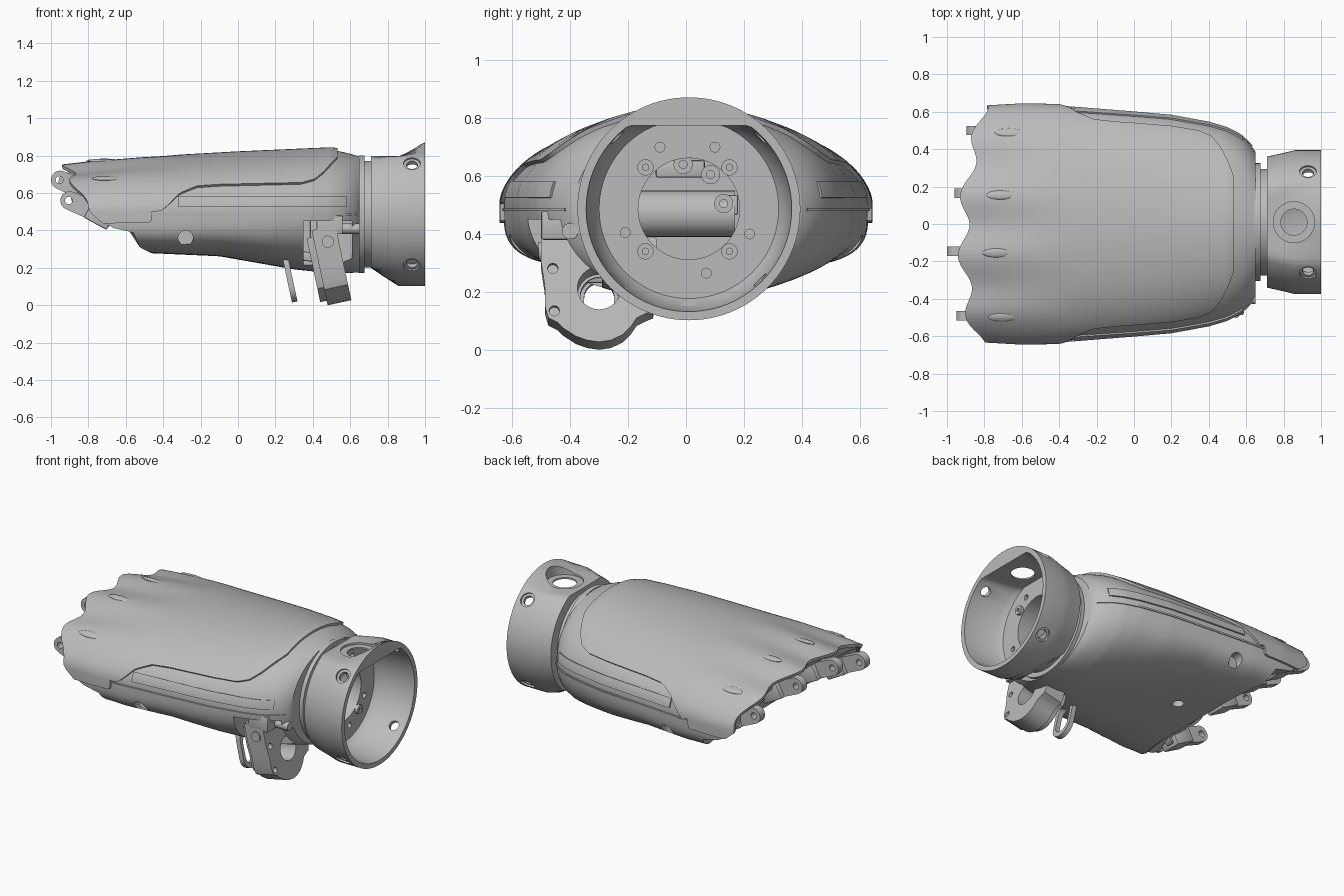
import bpy, bmesh, math
from mathutils import Vector, Matrix
from math import pi, sin, cos

if "Cube" in bpy.data.objects:
    bpy.data.objects.remove(bpy.data.objects["Cube"])

grey = bpy.data.materials.new("plain_grey")
grey.use_nodes = True
grey.diffuse_color = (0.5, 0.5, 0.5, 1)
grey.node_tree.nodes["Principled BSDF"].inputs["Base Color"].default_value = (0.5, 0.5, 0.5, 1)


def make(name, bm, angle=35):
    bmesh.ops.recalc_face_normals(bm, faces=bm.faces)
    me = bpy.data.meshes.new(name)
    bm.to_mesh(me)
    bm.free()
    me.materials.append(grey)
    ob = bpy.data.objects.new(name, me)
    bpy.context.collection.objects.link(ob)
    shade(ob, angle)
    return ob


def shade(ob, angle=35):
    bpy.ops.object.select_all(action='DESELECT')
    ob.select_set(True)
    bpy.context.view_layer.objects.active = ob
    bpy.ops.object.shade_smooth_by_angle(angle=math.radians(angle))


def bake(ob):
    dg = bpy.context.evaluated_depsgraph_get()
    me = bpy.data.meshes.new_from_object(ob.evaluated_get(dg))
    ob.modifiers.clear()
    ob.data = me
    shade(ob)


def cut(ob, *cutters):
    for c in cutters:
        m = ob.modifiers.new("cut", 'BOOLEAN')
        m.operation, m.object, m.solver = 'DIFFERENCE', c, 'EXACT'
        c.hide_render = True
    bake(ob)
    for c in cutters:
        bpy.data.objects.remove(c)


def thicken(ob, t):
    m = ob.modifiers.new("thickness", 'SOLIDIFY')
    m.thickness, m.offset = t, 0
    bake(ob)


def cyl(name, a, b, r, seg=32):
    a, b = Vector(a), Vector(b)
    bm = bmesh.new()
    mat = Matrix.Translation((a + b) / 2) @ (b - a).to_track_quat('Z', 'Y').to_matrix().to_4x4()
    bmesh.ops.create_cone(bm, cap_ends=True, segments=seg, radius1=r, radius2=r, depth=(b - a).length, matrix=mat)
    return make(name, bm)


def box(name, c, s, tilt=0, bevel=0.008):
    bm = bmesh.new()
    mat = Matrix.Translation(c) @ Matrix.Rotation(tilt, 4, 'Y') @ Matrix.Diagonal((*s, 1))
    bmesh.ops.create_cube(bm, size=1, matrix=mat)
    if bevel:
        bmesh.ops.bevel(bm, geom=bm.edges[:], offset=bevel, segments=2, affect='EDGES', profile=0.5)
    return make(name, bm)


def prism(name, pts, thick, mat):
    # outline in local XY, extruded along local Z and centred
    bm = bmesh.new()
    f = bm.faces.new([bm.verts.new((x, y, -thick / 2)) for x, y in pts])
    ext = bmesh.ops.extrude_face_region(bm, geom=[f])
    bmesh.ops.translate(bm, vec=(0, 0, thick), verts=[v for v in ext['geom'] if isinstance(v, bmesh.types.BMVert)])
    bmesh.ops.transform(bm, matrix=mat, verts=bm.verts)
    return make(name, bm)


def capsule(p, q, r, n=10):
    p, q = Vector(p), Vector(q)
    a = math.atan2(q.y - p.y, q.x - p.x)
    out = []
    for c, s in ((q, a - pi / 2), (p, a + pi / 2)):
        out += [(c.x + r * cos(s + pi * i / n), c.y + r * sin(s + pi * i / n)) for i in range(n + 1)]
    return out


def interp(t, table):
    if t <= table[0][0]:
        return table[0][1]
    for (a, va), (b, vb) in zip(table, table[1:]):
        if t <= b:
            return va + (vb - va) * (t - a) / (b - a)
    return table[-1][1]


# Hand cross-section tables along x
WIDTH = [(-.95, .61), (-.6, .63), (-.4, .627), (0, .595), (.2, .577), (.4, .54), (.5, .51), (.57, .473),
         (.62, .43), (.65, .385)]
TOP = [(-.95, .735), (-.8, .753), (-.5, .78), (0, .808), (.5, .83), (.55, .822), (.6, .81), (.65, .795)]
BOTTOM = [(-.5, .28), (-.1, .262), (.3, .192), (.5, .17), (.65, .175)]
FRONT = [(.28, -.48), (.31, -.54), (.39, -.575), (.415, -.69), (.5, -.8), (.76, -.9)]
EDGE = [(-.47, .48), (-.4, .51), (-.31, .595), (-.22, .632), (-.1, .64), (.34, .65), (.41, .67),
        (.46, .71), (.5, .755), (.53, .785)]
MID = .5


def wave(y):
    return cos((y - .155) * 2 * pi / .325)


def section(x, t, off=0):
    w, c, s = interp(x, WIDTH) + off, cos(t), sin(t)
    if s >= 0:
        y, z = w * c, MID + (interp(x, TOP) - MID + off) * s
        k = min(1, max(0, (-.3 - x) / .5))
        return y, z + .012 * (wave(y) - .3) * k * min(1, s * 1.5)
    e = 2 / interp(x, [(-.4, 4), (.3, 2.5), (.65, 2)])
    y = w * math.copysign(abs(c) ** e, c)
    return y, MID - (MID - interp(x, BOTTOM) + off) * abs(s) ** e


def front_x(y, z):
    knuckle = .1 * (y + .2) ** 2 - .028 * wave(y) - .02 + max(0, abs(y) - .56) * .3
    return interp(z, FRONT) + knuckle * min(1, max(0, (z - .48) / .15))


def surface(bm, us, nt, point, closed):
    rows = [[bm.verts.new(point(u, j / nt)) for j in range(nt + (not closed))] for u in us]
    for a, b in zip(rows, rows[1:]):
        for j in range(nt):
            k = (j + 1) % len(a)
            bm.faces.new((a[j], a[k], b[k], b[j]))
    return rows


def body_point(u, v):
    t = 2 * pi * v
    y, z = section(.65 - 1.5 * u, t)
    for _ in range(3):
        x = .65 + (front_x(y, z) + .015 - .65) * u
        y, z = section(x, t)
    return x, y, z


# Hand body: closed loft from wrist to slanted scalloped front
bm = bmesh.new()
rows = surface(bm, [(i / 44) ** 1.2 for i in range(45)], 120, body_point, True)
bm.faces.new(rows[0])
hub = bm.verts.new((-.68, 0, .55))
for j in range(120):
    bm.faces.new((rows[-1][j], rows[-1][(j + 1) % 120], hub))
body = make("hand_body", bm)
cut(body, cyl("wrist_bore", (.4, 0, .485), (.8, 0, .485), .2),
    box("thumb_recess", (.48, -.5, .2), (.26, .42, .5), 0, 0),
    cyl("side_hole_a", (-.28, -.7, .36), (-.28, -.55, .36), .04),
    cyl("side_hole_b", (-.28, .55, .36), (-.28, .7, .36), .04),
    cyl("palm_hole", (-.25, .1, .2), (-.25, .1, .32), .035))


# Back shell: raised cover with curved rear and side edges
def shell_point(u, v):
    x = .53 - 1.4 * u
    for _ in range(4):
        h = (interp(x, EDGE) - MID) / (interp(x, TOP) + .005 - MID)
        a = math.asin(max(-.12, min(.95, h)))
        y, z = section(x, a + (pi - 2 * a) * v, .005)
        x = .53 + (front_x(y, z) - .53) * u
    return x, y, z


bm = bmesh.new()
surface(bm, [(i / 60) ** 1.3 for i in range(61)], 90, shell_point, False)
thicken(make("back_shell", bm), .02)


# Side strips and seam rails that follow the body
def side_band(name, x0, x1, z0, z1, off, thick):
    for label, flip in (("left", False), ("right", True)):
        def point(u, v):
            x = x0 + (x1 - x0) * u
            z = z0 + (z1 - z0) * v
            h = interp(x, TOP) - MID if z > MID else MID - interp(x, BOTTOM)
            a = math.asin((z - MID) / h)
            return x, section(x, pi - a if flip else a, off)[0], z
        bm = bmesh.new()
        surface(bm, [i / 40 for i in range(41)], 4, point, False)
        thicken(make(name + "_" + label, bm), thick)


side_band("side_strip", -.32, .58, .525, .58, .003, .012)
side_band("seam_rail", -.47, .63, .48, .49, .002, .01)

# Knuckles: low raised slots on the shell, finger hinges below
for n, (y, xs, tip, zt) in enumerate([(.49, -.67, -.895, .58), (.155, -.715, -.96, .66),
                                      (-.155, -.735, -1, .67), (-.5, -.705, -.95, .56)]):
    t = math.acos(y / (interp(xs, WIDTH) + .015))
    z = section(xs, t, .015)[1]
    lean = Matrix.Rotation(-math.copysign(math.atan(abs(y) * .9), y), 4, 'X')
    bm = bmesh.new()
    bmesh.ops.create_uvsphere(bm, u_segments=20, v_segments=12, radius=1,
                              matrix=Matrix.Translation((xs, y, z)) @ lean @ Matrix.Diagonal((.075, .024, .009, 1)))
    make(f"knuckle_slot_{n + 1}", bm)
    mat = Matrix.Translation((0, y + .01, 0)) @ Matrix.Rotation(pi / 2, 4, 'X')
    hinge = prism(f"finger_hinge_{n + 1}", capsule((tip + .05, zt), (tip + .25, zt - .09), .05), .05, mat)
    cut(hinge, cyl("pin_hole", (tip + .045, y - .1, zt), (tip + .045, y + .1, zt), .02, 20))
    box(f"hinge_block_{n + 1}", (tip + .21, y, zt - .08), (.14, .13, .1), .5)

# Wrist cuff: turned profile with flattened top, bottom and inner roof
profile = [(.745, .175), (.745, .31), (.78, .335), (1, .355), (1, .385), (.86, .385), (.8, .37),
           (.71, .35), (.71, .285), (.675, .285), (.675, .315), (.645, .315), (.645, .175)]
CY, CZ = .01, .487


def cuff_point(u, v):
    x, r = profile[u]
    y, z = CY + r * cos(2 * pi * v), CZ + r * sin(2 * pi * v)
    if 1 <= u <= 3:
        z = min(z, .775)
    elif 4 <= u <= 7:
        z = min(z, interp(x, [(.86, .797), (1, .872)]))
        z = max(z, interp(x, [(.71, .2), (.8, .14), (.86, .102)]))
    return x, y, z


bm = bmesh.new()
surface(bm, list(range(len(profile))) + [0], 96, cuff_point, True)
bmesh.ops.remove_doubles(bm, verts=bm.verts, dist=1e-5)
cuff = make("wrist_cuff", bm)
holes = [cyl("window_recess", (.855, CY, .785), (.855, CY, 1), .11),
         cyl("window", (.855, CY, .7), (.855, CY, 1), .07)]
for i in range(4):
    a = pi / 4 + i * pi / 2
    d = Vector((0, cos(a), sin(a)))
    c = Vector((.93, CY, CZ))
    holes += [cyl("bolt_hole", c + d * .25, c + d * .5, .03, 24),
              cyl("bolt_recess", c + d * .372, c + d * .5, .045, 24)]
for y, z in [(-.09, .7), (.1, .7), (-.21, .405), (.22, .4), (.07, .265)]:
    holes.append(cyl("plate_hole", (.725, y, z), (.8, y, z), .017, 16))
cut(cuff, *holes)

# Screws on the cuff plate
for i, (y, z) in enumerate([(-.14, .63), (.15, .63), (.15, .34), (-.14, .34)]):
    s = cyl(f"plate_screw_{i + 1}", (.74, y, z), (.765, y, z), .028, 24)
    cut(s, cyl("socket", (.755, y, z), (.8, y, z), .012, 6))

# Motor and fittings inside the wrist
cyl("motor", (.53, -.19, .47), (.53, .17, .47), .08)
box("motor_bracket", (.5, -.02, .625), (.12, .17, .06))
for y, z in [(-.01, .64), (.085, .605), (.13, .505)]:
    screw = cyl("bracket_screw", (.5, y, z), (.62, y, z), .033, 24)
    cut(screw, cyl("socket", (.6, y, z), (.7, y, z), .014, 16))
box("bracket_stop", (.55, .15, .5), (.1, .06, .07))

# Thumb base: tilted housing with bore, cover, mount and linkage
tilt = -.21
outline = [(-.2, .11), (-.2, -.02), (-.188, -.1), (-.186, -.18), (-.175, -.215), (-.145, -.23), (-.125, -.25),
           (-.08, -.28), (-.04, -.294), (0, -.3), (.04, -.294), (.08, -.275), (.11, -.245), (.13, -.215),
           (.16, -.2), (.185, -.19), (.195, -.15), (.2, .06), (.15, .11)]
axes = Matrix(((0, 0, 1, 0), (1, 0, 0, 0), (0, 1, 0, 0), (0, 0, 0, 1)))
frame = Matrix.Translation((.48, -.3, .307)) @ Matrix.Rotation(tilt, 4, 'Y')


def local(x, y, z):
    return frame @ Vector((x, y, z))


housing = prism("thumb_housing", outline, .13, frame @ axes)
cut(housing, cyl("bore", local(-.2, 0, -.11), local(.2, 0, -.11), .075),
    *[cyl("screw_hole", local(.04, y, z), local(.2, y, z), .018, 16) for y, z in [(-.16, -.04), (-.155, -.19)]])
cover = prism("thumb_cover", [(y * .85, z * .85 - .02) for y, z in outline], .04, frame @ Matrix.Translation((-.08, 0, 0)) @ axes)
cut(cover, cyl("cover_bore", local(-.2, 0, -.11), local(.1, 0, -.11), .065))
box("thumb_mount", (.49, -.445, .43), (.14, .11, .1))
cyl("mount_pin", (.48, -.51, .34), (.48, -.3, .34), .032)
cyl("thumb_axle", (.5, -.4, .41), (.65, -.4, .41), .028)
box("thumb_arm", (.45, -.25, .4), (.13, .14, .16))
link_frame = Matrix.Translation((.275, -.3, .15)) @ Matrix.Rotation(tilt, 4, 'Y')
link = prism("thumb_link", capsule((0, -.06), (0, .06), .075), .03, link_frame @ axes)
slot = prism("link_slot", capsule((0, -.05), (0, .03), .052), .2, link_frame @ axes)
cut(link, slot)
box("link_bridge", (.33, -.3, .265), (.19, .1, .05), .1)
